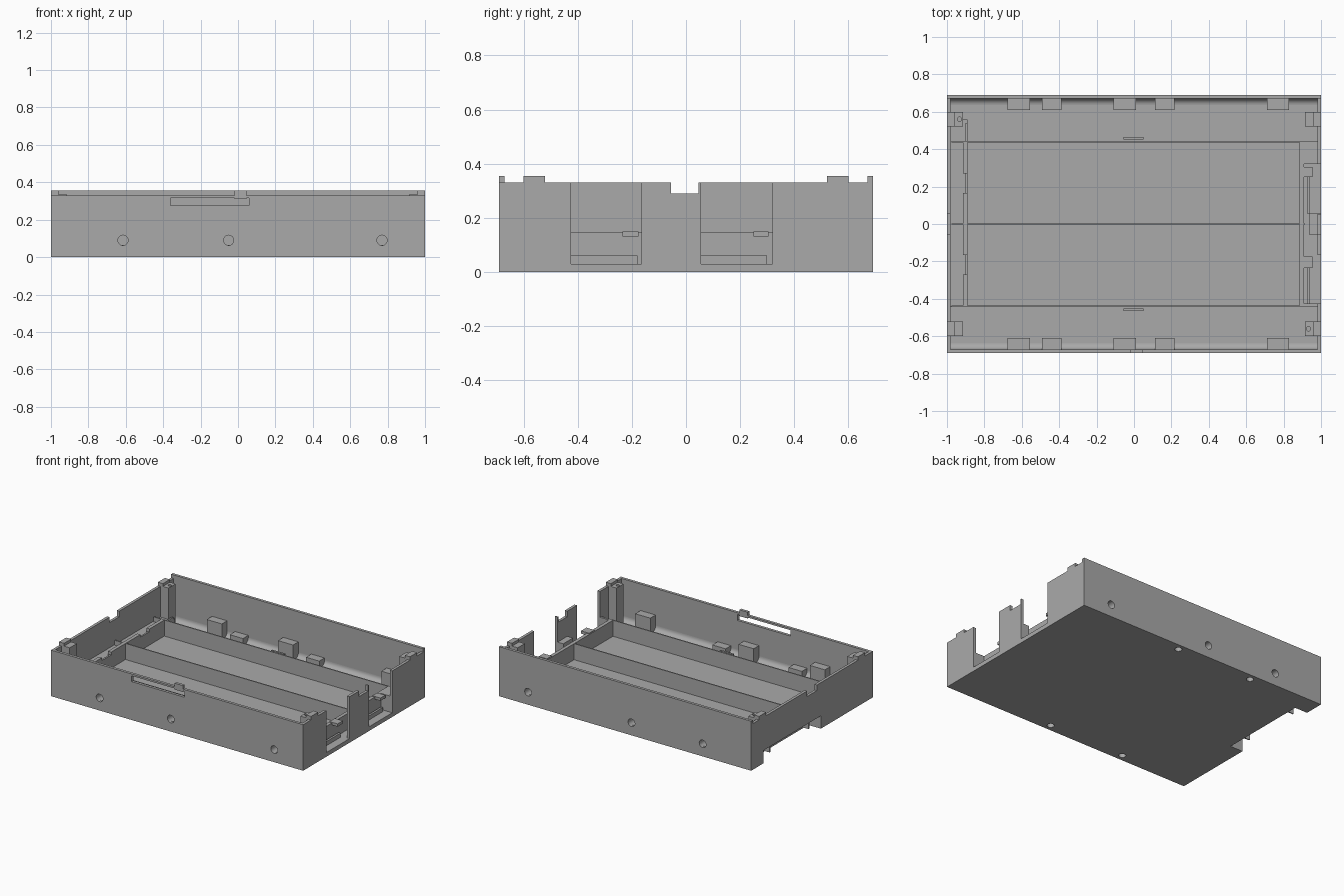
import bpy, bmesh, math
from mathutils import Matrix

cube = bpy.data.objects.get("Cube")
if cube:
    bpy.data.objects.remove(cube, do_unlink=True)

GREY = (0.40, 0.40, 0.40, 1)
grey = bpy.data.materials.new("plain grey")
grey.use_nodes = True
grey.diffuse_color = GREY
grey.node_tree.nodes["Principled BSDF"].inputs["Base Color"].default_value = GREY


def finish(name, bm):
    bmesh.ops.recalc_face_normals(bm, faces=bm.faces)
    mesh = bpy.data.meshes.new(name)
    bm.to_mesh(mesh)
    bm.free()
    mesh.materials.append(grey)
    ob = bpy.data.objects.new(name, mesh)
    bpy.context.scene.collection.objects.link(ob)
    return ob


def box(name, x, y, z):
    """Box from (low, high) pairs."""
    bm = bmesh.new()
    bmesh.ops.create_cube(bm, size=1)
    for v in bm.verts:
        v.co = [lo + (c + 0.5) * (hi - lo) for c, (lo, hi) in zip(v.co, (x, y, z))]
    return finish(name, bm)


def prism(name, profile, x):
    """Extrude a (y, z) profile along x."""
    bm = bmesh.new()
    face = bm.faces.new([bm.verts.new((x[0], y, z)) for y, z in profile])
    out = bmesh.ops.extrude_face_region(bm, geom=[face])
    for v in out["geom"]:
        if isinstance(v, bmesh.types.BMVert):
            v.co.x = x[1]
    return finish(name, bm)


def rod(name, centre, radius, depth, along_y=False):
    bm = bmesh.new()
    bmesh.ops.create_cone(bm, cap_ends=True, segments=32, radius1=radius, radius2=radius, depth=depth)
    turn = Matrix.Rotation(math.pi / 2 if along_y else 0, 4, "X")
    bm.transform(Matrix.Translation(centre) @ turn)
    return finish(name, bm)


def cut(ob, *cutters):
    for c in cutters:
        c.hide_render = True
        mod = ob.modifiers.new("cut", "BOOLEAN")
        mod.operation = "DIFFERENCE"
        mod.solver = "EXACT"
        mod.object = c
        bpy.context.view_layer.objects.active = ob
        bpy.ops.object.modifier_apply(modifier=mod.name)
        bpy.data.objects.remove(c, do_unlink=True)


def span(mid, width):
    return (mid - width / 2, mid + width / 2)


def mirror(pair, s):
    return tuple(sorted((pair[0] * s, pair[1] * s)))


W, D, T = 1.0, 0.69, 0.02      # half width, half depth, wall thickness
FLOOR, RIM, TOP, TRAY = 0.03, 0.33, 0.355, 0.145
BIG, SMALL = (-0.615, -0.05, 0.77), (-0.44, 0.165)

# Floor plate and the four outer walls
floor = box("floor_plate", (-W, W), (-D, D), (0, FLOOR))
front = box("front_wall", (-W, W), (-D, -D + T), (FLOOR, RIM))
back = box("back_wall", (-W, W), (D - T, D), (FLOOR, TOP))
inner = (-D + T, D - T)
left = box("left_end_wall", (W - T, W), inner, (FLOOR, RIM))
right = box("right_end_wall", (-W, -W + T), inner, (FLOOR, RIM))

# Front slot and the raised tab above it
cut(front, box("slot_cutter", (-0.36, 0.06), (-0.8, -0.6), (0.275, 0.317)))
box("front_tab", (-0.02, 0.045), (-D, -D + T), (0.31, TOP))

# Open bay mouths and the cable notches in the end walls
for y in ((-0.425, -0.165), (0.055, 0.32)):
    cut(left, box("mouth_cutter", (0.9, 1.1), y, (FLOOR - 0.01, 0.5)))
cut(left, box("notch_cutter", (0.9, 1.1), (-0.055, 0.047), (0.29, 0.5)))
cut(right, box("notch_cutter", (-1.1, -0.9), (-0.055, 0.055), (0.29, 0.5)))

# Recess under the right end, roofed by a low ledge
recess = ((-1.1, -0.9), (-0.1, 0.55), (-0.1, 0.092))
cut(floor, box("recess_cutter", *recess))
cut(right, box("recess_cutter", *recess))
ledge = box("recess_roof", (-W + T, -0.89), (-0.44, 0.56), (FLOOR, 0.11))
cut(ledge, box("recess_cutter", *recess))

# Long bosses with blind holes, and coves along the long walls
for s in (-1, 1):
    wall = front if s < 0 else back
    for x in BIG:
        boss = box("side_boss", span(x, 0.12), mirror((0.61, D - T), s), (FLOOR, 0.14))
        for part in (wall, boss):
            cut(part, rod("hole_cutter", (x, s * 0.66, 0.09), 0.027, 0.08, True))
    for x in SMALL:
        boss = box("floor_boss", span(x, 0.105), mirror((0.61, D - T), s), (FLOOR, 0.08))
        for part in (floor, boss):
            cut(part, rod("hole_cutter", (x, s * 0.643, 0.02), 0.024, 0.08))
    r = 0.035
    arc = [(s * (D - T - r + r * math.cos(a)), FLOOR + r - r * math.sin(a))
           for a in (math.pi / 2 * i / 8 for i in range(9))]
    cove = prism("wall_cove", arc + [(s * (D - T), FLOOR)], (-W + T, W - T))
    bpy.ops.object.select_all(action="DESELECT")
    cove.select_set(True)
    bpy.context.view_layer.objects.active = cove
    bpy.ops.object.shade_smooth_by_angle()

# Tray walls around the two long bays
for y in (-0.44, 0, 0.44):
    box("tray_long_wall", (-0.975, 0.915), span(y, 0.008), (FLOOR, TRAY))
box("tray_left_end", (0.885, 0.91), (-0.44, 0.44), (FLOOR, TRAY))
for y in ((-0.44, -0.27), (-0.165, 0.165), (0.27, 0.44)):
    box("tray_right_end", (-0.915, -0.89), y, (FLOOR, TRAY))
box("tray_right_rail", (-0.902, -0.89), (-0.44, 0.54), (FLOOR, 0.125))
for s in (-1, 1):
    box("tray_clip", (-0.055, 0.05), mirror((0.452, 0.466), s), (FLOOR, TRAY))

# Contact holders by the bay mouths
for y in ((-0.235, -0.175), (0.25, 0.305)):
    box("contact_tab", (0.89, 0.955), y, (0.13, 0.15))
for y in ((-0.425, -0.18), (0.055, 0.3)):
    box("contact_plate", (0.925, 0.94), y, (FLOOR, 0.06))
box("mouth_bracket", (0.935, 0.98), (-0.055, 0.055), (FLOOR, 0.15))
for y in ((-0.44, -0.425), (0.32, 0.44)):
    box("mouth_cheek", (0.91, W - T), y, (FLOOR, TRAY))

# Corner posts with raised caps, two of them with screw holes
for sx in (-1, 1):
    for sy in (-1, 1):
        y = mirror((0.52, 0.6), sy)
        post = box("corner_post", mirror((0.915, W - T), sx), y, (FLOOR, 0.335))
        box("corner_cap", mirror((0.96, W), sx), y, (0.32, TOP))
        if sx != sy:
            cut(post, rod("hole_cutter", (sx * 0.933, sy * 0.56, 0.33), 0.012, 0.1))
